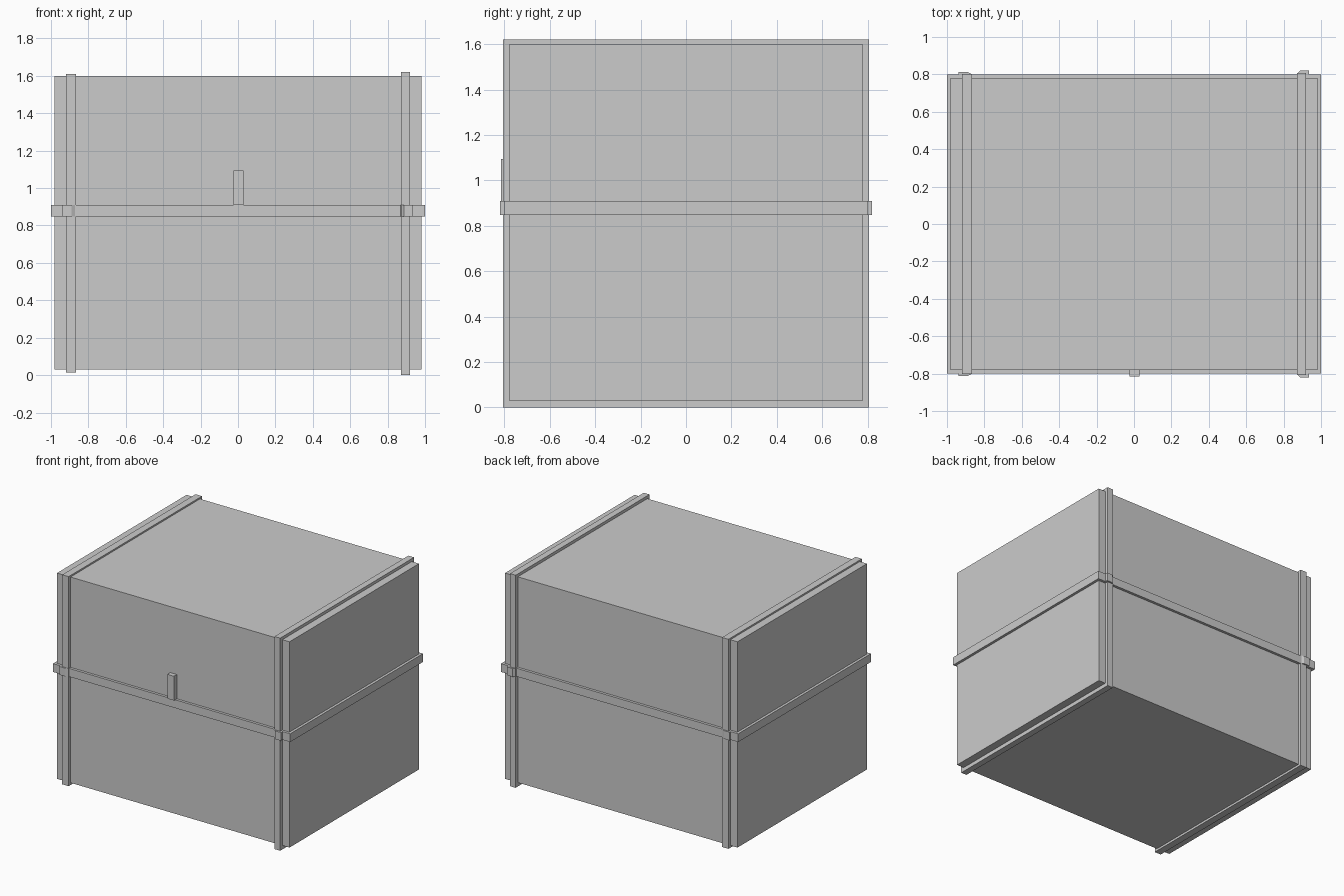
import bpy, bmesh

if "Cube" in bpy.data.objects:
    bpy.data.objects.remove(bpy.data.objects["Cube"])

BODY = (0.98, 0.78)          # half width, half depth of the crate
Z0, Z1 = 0.03, 1.598         # bottom and top of the crate


def finish(name, bm):
    bmesh.ops.recalc_face_normals(bm, faces=bm.faces)
    mesh = bpy.data.meshes.new(name)
    bm.to_mesh(mesh)
    bm.free()
    ob = bpy.data.objects.new(name, mesh)
    bpy.context.collection.objects.link(ob)
    return ob


def box(name, lo, hi):
    bm = bmesh.new()
    bmesh.ops.create_cube(bm, size=1)
    for v in bm.verts:
        v.co = [l + (c + 0.5) * (h - l) for c, l, h in zip(v.co, lo, hi)]
    return finish(name, bm)


def band(name, outer, inner, place, a, b):
    """Closed band: outer and inner loops swept from a to b along an axis."""
    bm = bmesh.new()
    loops = [[bm.verts.new(place(p, t)) for p in loop]
             for loop, t in ((outer, a), (outer, b), (inner, b), (inner, a))]
    n = len(outer)
    for k in range(4):
        l0, l1 = loops[k], loops[(k + 1) % 4]
        for i in range(n):
            j = (i + 1) % n
            bm.faces.new((l0[i], l0[j], l1[j], l1[i]))
    return finish(name, bm)


def rect(y, z0, z1):
    return [(-y, z0), (y, z0), (y, z1), (-y, z1)]


# Main crate
box("crate_body", (-BODY[0], -BODY[1], Z0), (BODY[0], BODY[1], Z1))

# Two upright straps wrapped front, top, back and bottom
for name, x0, x1, y, z0, z1 in (
        ("left_strap", -0.92, -0.866, 0.803, 0.013, 1.61),
        ("right_strap", 0.872, 0.92, 0.806, 0.0, 1.62)):
    band(name, rect(y, z0, z1), rect(BODY[1], Z0, Z1),
         lambda p, t: (t, p[0], p[1]), x0, x1)

# Horizontal belt that rises over each strap
front = [(-1.0, -0.80), (-0.937, -0.80), (-0.937, -0.813), (-0.89, -0.813),
         (-0.866, -0.80), (0.87, -0.80), (0.887, -0.82), (0.935, -0.82),
         (0.935, -0.80), (1.0, -0.80)]
outer = front + [(x, -y) for x, y in reversed(front)]
inner = [(max(-BODY[0], min(BODY[0], x)), BODY[1] if y > 0 else -BODY[1])
         for x, y in outer]
band("belt", outer, inner, lambda p, t: (p[0], p[1], t), 0.847, 0.91)

# Small upright clasp on the front
box("clasp", (-0.025, -0.815, 0.91), (0.03, -0.78, 1.095))
